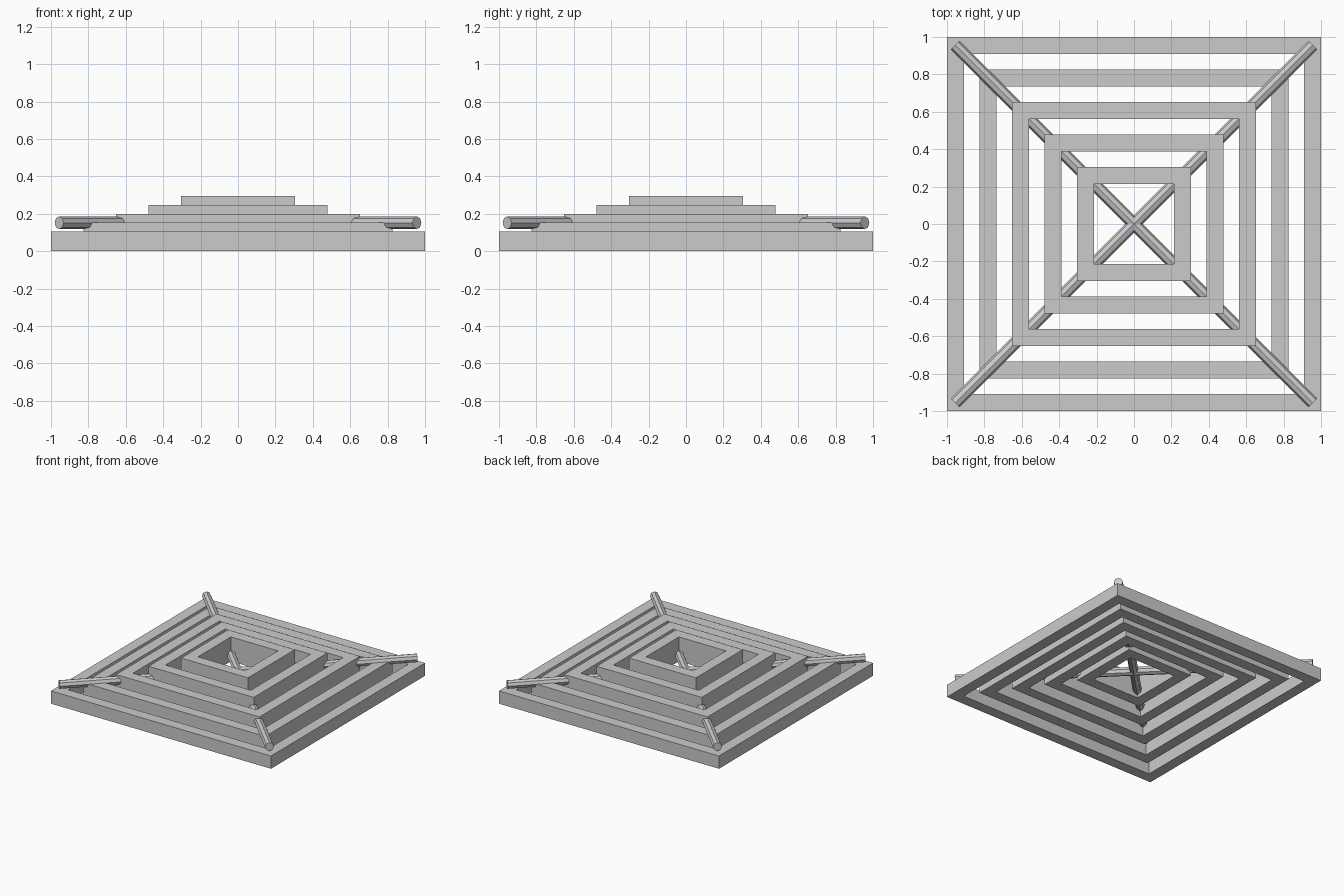
import bpy, bmesh, math
from mathutils import Matrix

if "Cube" in bpy.data.objects:
    bpy.data.objects.remove(bpy.data.objects["Cube"], do_unlink=True)

grey = bpy.data.materials.new("plain grey")
grey.use_nodes = True
colour = (0.6, 0.6, 0.6, 1)
grey.diffuse_color = colour
grey.node_tree.nodes["Principled BSDF"].inputs["Base Color"].default_value = colour


def add_object(name, bm):
    bmesh.ops.recalc_face_normals(bm, faces=bm.faces)
    mesh = bpy.data.meshes.new(name)
    bm.to_mesh(mesh)
    bm.free()
    mesh.materials.append(grey)
    obj = bpy.data.objects.new(name, mesh)
    bpy.context.collection.objects.link(obj)


def square_frame(name, outer, width, bottom, top):
    """Mitred square ring: a rectangular section carried round four corners."""
    bm = bmesh.new()
    inner = outer - width
    section = [(outer, bottom), (outer, top), (inner, top), (inner, bottom)]
    corners = [(1, 1), (-1, 1), (-1, -1), (1, -1)]
    rings = [[bm.verts.new((x * r, y * r, z)) for r, z in section] for x, y in corners]
    for i, ring in enumerate(rings):
        following = rings[(i + 1) % 4]
        for j in range(4):
            k = (j + 1) % 4
            bm.faces.new((ring[j], ring[k], following[k], following[j]))
    add_object(name, bm)


def diagonal_rod(name, angle):
    bm = bmesh.new()
    place = (Matrix.Translation((0, 0, 0.152)) @ Matrix.Rotation(angle, 4, "Z")
             @ Matrix.Rotation(math.pi / 2, 4, "Y"))
    bmesh.ops.create_cone(bm, cap_ends=True, segments=8, radius1=0.034, radius2=0.034,
                          depth=2.705, matrix=place)
    add_object(name, bm)


# Five nested square frames, rising and growing taller towards the middle
for level in range(5):
    square_frame(f"frame_tier_{level + 1}", 1 - 0.174 * level, 0.09,
                 0.0237 * level, 0.105 + 0.0475 * level)

# Two crossed rods running corner to corner
diagonal_rod("diagonal_rod_a", math.pi / 4)
diagonal_rod("diagonal_rod_b", -math.pi / 4)
